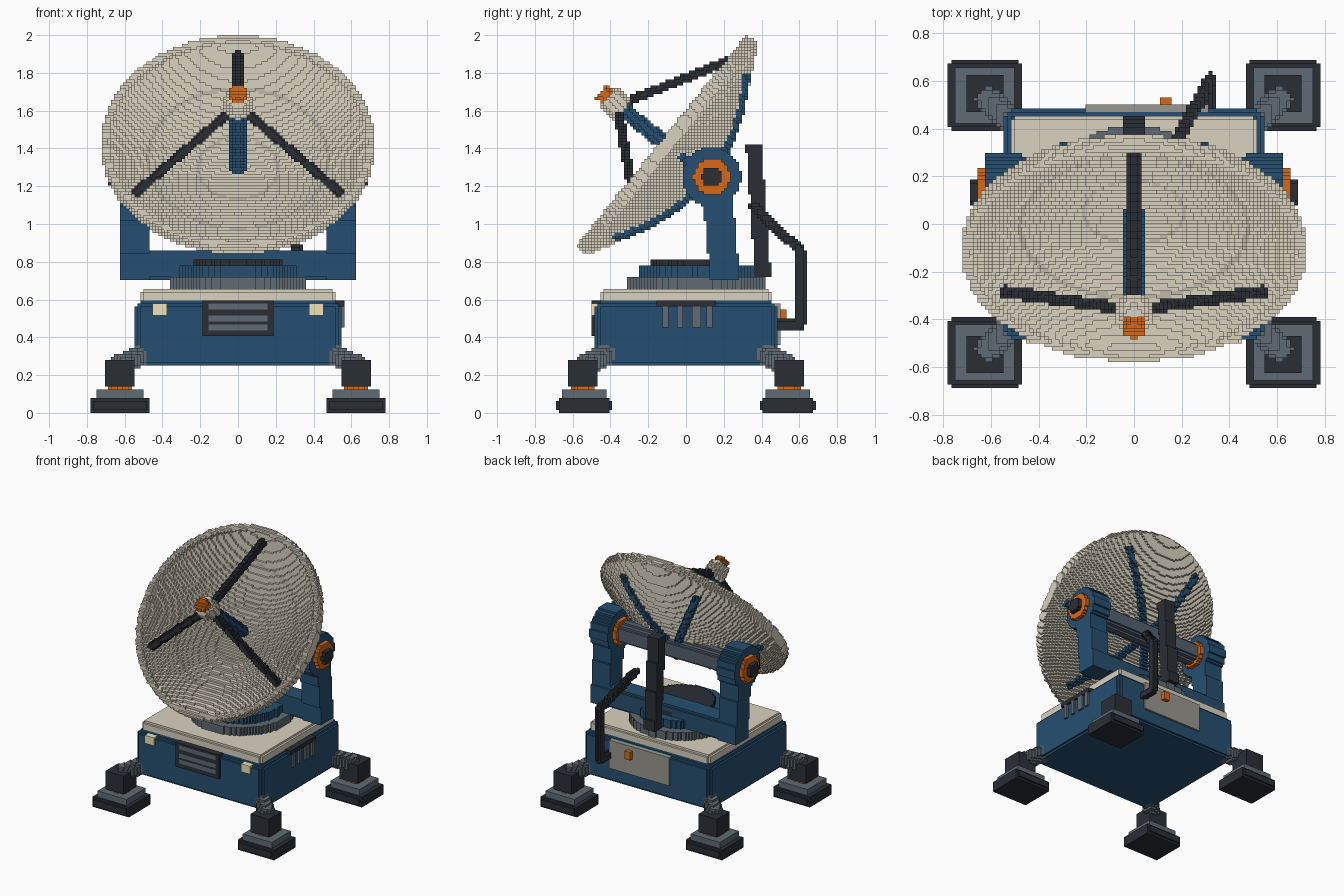
import bpy, math
from mathutils import Vector

if "Cube" in bpy.data.objects:
    bpy.data.objects.remove(bpy.data.objects["Cube"])

H = 1 / 64                      # cube size of the block style
used = set()                    # cells already claimed by a part
mats = {}
DIRS = [((1, 0, 0), ((1, 0, 0), (1, 1, 0), (1, 1, 1), (1, 0, 1))),
        ((-1, 0, 0), ((0, 0, 0), (0, 0, 1), (0, 1, 1), (0, 1, 0))),
        ((0, 1, 0), ((0, 1, 0), (0, 1, 1), (1, 1, 1), (1, 1, 0))),
        ((0, -1, 0), ((0, 0, 0), (1, 0, 0), (1, 0, 1), (0, 0, 1))),
        ((0, 0, 1), ((0, 0, 1), (1, 0, 1), (1, 1, 1), (0, 1, 1))),
        ((0, 0, -1), ((0, 0, 0), (0, 1, 0), (1, 1, 0), (1, 0, 0)))]
BLUE, DARK, GREY, ORANGE = "2A5070", "2E3238", "606A72", "D8691C"
CREAM, LAMP, PANEL, AXLE = "D9D1BF", "EFE3B8", "98968E", "55606C"


def material(code):
    if code not in mats:
        m = bpy.data.materials.new("paint_" + code)
        rgb = [(int(code[i:i + 2], 16) / 255) ** 2.2 for i in (0, 2, 4)]
        m.diffuse_color = (*rgb, 1)
        m.use_nodes = True
        m.node_tree.nodes["Principled BSDF"].inputs["Base Color"].default_value = m.diffuse_color
        mats[code] = m
    return mats[code]


def build(name, color, *shapes):
    """Fill the shapes with cubes and skin the outside as one mesh."""
    cells = set()
    for lo, hi, inside in shapes:
        rng = [range(math.floor(a / H), math.ceil(b / H)) for a, b in zip(lo, hi)]
        for i in rng[0]:
            for j in rng[1]:
                for k in rng[2]:
                    if k >= 0 and inside((i + .5) * H, (j + .5) * H, (k + .5) * H):
                        cells.add((i, j, k))
    cells -= used
    used.update(cells)
    index, verts, faces = {}, [], []
    for (i, j, k) in sorted(cells):
        for (a, b, c), quad in DIRS:
            if (i + a, j + b, k + c) in cells:
                continue
            face = []
            for (u, v, w) in quad:
                key = (i + u, j + v, k + w)
                if key not in index:
                    index[key] = len(verts)
                    verts.append([n * H for n in key])
                face.append(index[key])
            faces.append(face)
    me = bpy.data.meshes.new(name)
    me.from_pydata(verts, [], faces)
    me.materials.append(material(color))
    bpy.context.collection.objects.link(bpy.data.objects.new(name, me))


def box(c, h, chamfer=0):
    def inside(x, y, z):
        q = sorted((abs(x - c[0]) - h[0], abs(y - c[1]) - h[1], abs(z - c[2]) - h[2]))
        return q[2] <= 0 and q[2] + q[1] <= -chamfer
    return [a - b for a, b in zip(c, h)], [a + b for a, b in zip(c, h)], inside


def rod(p, q, r, kind="flat"):
    """Bar from p to q: flat ends, round ends, or square section."""
    p, q = Vector(p), Vector(q)
    d = q - p
    n = d.length_squared

    def inside(x, y, z):
        w = Vector((x, y, z)) - p
        t = w.dot(d) / n
        if kind == "flat" and not 0 <= t <= 1:
            return False
        w -= d * min(1, max(0, t))
        return max(map(abs, w)) <= r if kind == "square" else w.length <= r
    return ([min(a, b) - r for a, b in zip(p, q)], [max(a, b) + r for a, b in zip(p, q)], inside)


def path(pts, r):
    return [rod(a, b, r, "round") for a, b in zip(pts, pts[1:])]


CORNERS = [(sx, sy) for sx in (-1, 1) for sy in (-1, 1)]
SIDES = (-1, 1)

# Four levelling feet
build("foot_pads", DARK, *[box((.625 * a, .54 * b, .039), (.16, .145, .04), .017) for a, b in CORNERS])
build("foot_plates", GREY, *[box((.625 * a, .54 * b, .099), (.13, .115, .021)) for a, b in CORNERS])
build("foot_collars", ORANGE, *[rod((.625 * a, .54 * b, .117), (.625 * a, .54 * b, .149), .063) for a, b in CORNERS])
build("foot_blocks", DARK, *[box((.625 * a, .54 * b, .218), (.078, .078, .07)) for a, b in CORNERS])
build("leg_arms", GREY, *[rod((.45 * a, .37 * b, .335), (.63 * a, .54 * b, .25), .058) for a, b in CORNERS])

# Base housing details, then the housing itself
build("front_slats", GREY, *[box((0, -.485, z), (.15, .013, .014)) for z in (.45, .504, .558)])
build("front_vent", DARK, box((0, -.475, .495), (.185, .02, .095)))
build("front_lamps", LAMP, *[box((.42 * s, -.475, .55), (.039, .02, .031)) for s in SIDES])
build("side_slats", GREY, *[box((.54, y, .505), (.018, .016, .056)) for y in (-.105, -.025, .055, .13)])
build("side_vent_bar", DARK, box((.54, 0, .578), (.018, .15, .018)))
build("latch", ORANGE, box((.133, .515, .52), (.024, .024, .03)))
build("rear_panel", PANEL, box((.05, .49, .47), (.26, .017, .11)))
build("base_body", BLUE, box((0, 0, .42), (.545, .484, .172), .03))
build("base_lid", CREAM, box((0, 0, .61), (.516, .455, .047), .03))

# Turntable
build("turntable_ring", GREY, rod((0, .05, .64), (0, .05, .719), .365))
build("turntable_drum", BLUE, rod((0, .05, .719), (0, .05, .789), .305))
build("turntable_cap", DARK, rod((0, .05, .789), (0, .05, .814), .235))

# Dish in its own tilted frame: v along the rim, d behind the rim plane
CY, CZ, R, DEPTH = -.115, 1.43, .72, .23
S, C = .627, .779


def world(x, v, d):
    return x, CY + v * S + d * C, CZ + v * C - d * S


def dish_part(test):
    def inside(x, y, z):
        y, z = y - CY, z - CZ
        v, d = S * y + C * z, C * y - S * z
        r = math.hypot(x, v)
        return r <= R and test(x, v, r, d, DEPTH * (1 - (r / R) ** 2))
    return (-.73, -.62, .82), (.73, .45, 2.0), inside


def is_rib(x, v, r, d, f):
    if not (.05 < r < .64 and f + .04 <= d <= f + .085):
        return False
    a = math.atan2(v, x)
    return abs(math.sin(a - round(a / (math.pi / 3)) * math.pi / 3)) * r <= .022


build("dish_seams", "BDB8AA", dish_part(lambda x, v, r, d, f:
      (abs(r - .475) < .01 or abs(r - .21) < .008) and f - .005 <= d <= f + .015))
build("dish", CREAM, dish_part(lambda x, v, r, d, f:
      f - .005 <= d <= f + .05 or (r > .68 and -.02 <= d <= .045)))
build("dish_ribs", BLUE, dish_part(is_rib))

# Feed horn, mast and three struts
build("feed_tip", ORANGE, rod(world(0, 0, -.375), world(0, 0, -.432), .046))
build("feed_head", CREAM, rod(world(0, 0, -.275), world(0, 0, -.385), .072))
build("feed_mast", BLUE, rod(world(0, 0, .235), world(0, 0, -.28), .042))
struts = []
for k in range(3):
    a = math.pi / 2 + k * math.tau / 3
    x, v = math.cos(a), math.sin(a)
    struts.append(rod(world(.05 * x, .05 * v, -.29), world(.64 * x, .64 * v, .045), .026))
build("feed_struts", DARK, *struts)

# Yoke with pivot hubs
PY, PZ = .135, 1.25


def pivot(x0, x1, r):
    return [rod((s * x0, PY, PZ), (s * x1, PY, PZ), r) for s in SIDES]


build("pivot_caps", DARK, *pivot(.61, .688, .053))
build("pivot_rings", ORANGE, *pivot(.60, .657, .097))
build("pivot_inner_collars", ORANGE, *pivot(.44, .47, .097))
build("pivot_hubs", BLUE, *pivot(.467, .626, .157))
build("yoke_arms", BLUE, *[rod((.546 * s, .20, .788), (.546 * s, .165, 1.2), .078, "square") for s in SIDES])
build("yoke_beam", BLUE, box((0, .2, .787), (.58, .075, .077), .017))
build("axle", AXLE, rod((-.47, PY, PZ), (.47, PY, PZ), .075))

# Rear post and cable conduit
build("rear_post", DARK, rod((0, .362, 1.38), (0, .405, .765), .042, "square"))
build("conduit", DARK, *path([(.185, .36, 1.09), (.32, .605, .86), (.32, .605, .468), (.32, .47, .468)], .028))
